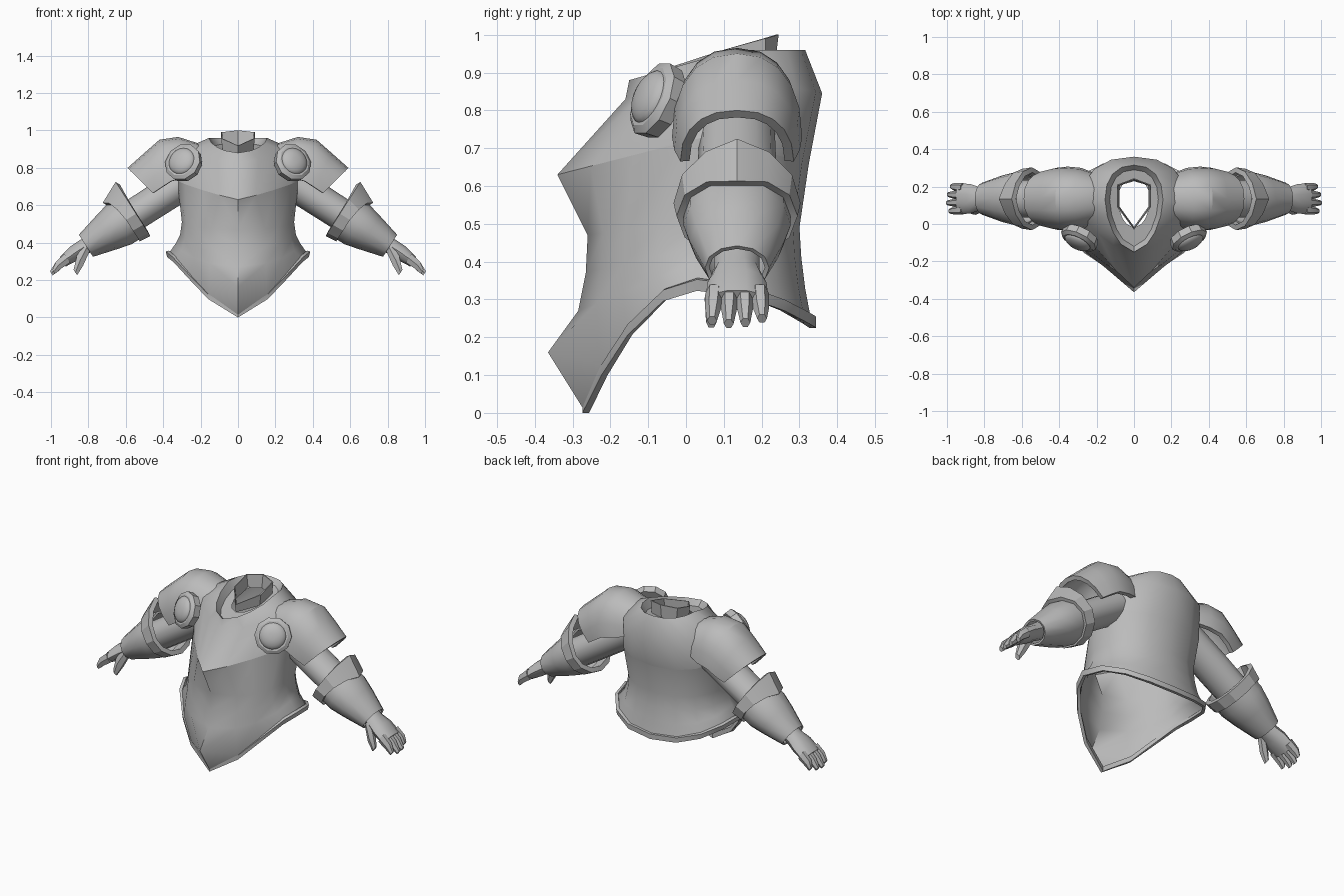
import bpy, bmesh
from math import sin, cos, pi, radians
from mathutils import Vector

cube = bpy.data.objects.get("Cube")
if cube:
    bpy.data.objects.remove(cube)

steel = bpy.data.materials.new("grey_steel")
steel.use_nodes = True
steel.diffuse_color = (0.5, 0.5, 0.5, 1)
steel.node_tree.nodes["Principled BSDF"].inputs["Base Color"].default_value = (0.5, 0.5, 0.5, 1)


def finish(name, bm, thickness=0, offset=-1, angle=32):
    """Turn a half model into a mirrored, shaded object."""
    bmesh.ops.remove_doubles(bm, verts=bm.verts, dist=0.0005)
    bmesh.ops.recalc_face_normals(bm, faces=bm.faces)
    mesh = bpy.data.meshes.new(name)
    bm.to_mesh(mesh)
    bm.free()
    mesh.materials.append(steel)
    obj = bpy.data.objects.new(name, mesh)
    bpy.context.collection.objects.link(obj)
    mirror = obj.modifiers.new("mirror", 'MIRROR')
    mirror.merge_threshold = 0.001
    if thickness:
        solid = obj.modifiers.new("thickness", 'SOLIDIFY')
        solid.thickness = thickness
        solid.offset = offset
    bpy.ops.object.select_all(action='DESELECT')
    obj.select_set(True)
    bpy.context.view_layer.objects.active = obj
    bpy.ops.object.convert(target='MESH')
    bpy.ops.object.shade_smooth_by_angle(angle=radians(angle))


def loft(rows, closed=False, caps=False):
    """Skin a list of point rows with quads."""
    bm = bmesh.new()
    grid = [[bm.verts.new(p) for p in row] for row in rows]
    for low, high in zip(grid, grid[1:]):
        count = len(low)
        for i in range(count if closed else count - 1):
            j = (i + 1) % count
            bm.faces.new((low[i], low[j], high[j], high[i]))
    if caps:
        bm.faces.new(grid[0])
        bm.faces.new(grid[-1])
    return bm


# Torso: each row runs from the front ridge round the left side to the spine
def torso_row(front_y, front_z, power, side_x, side_y, side_z, back_y, back_z, bend=1):
    row = []
    for degrees in (0, 30, 48, 68, 90, 112, 135, 158, 180):
        a = radians(degrees)
        front = degrees <= 90
        e = 2 / (power if front else 2.3)
        f = abs(cos(a)) ** e if degrees != 90 else 0
        end_y, end_z = (front_y, front_z) if front else (back_y, back_z)
        x = side_x * max(sin(a), 0) ** e if degrees % 180 else 0
        row.append(Vector((x, side_y + (end_y - side_y) * f, side_z + (end_z - side_z) * f ** bend)))
    return row


lip = torso_row(-.265, 0, 1.6, .37, .03, .325, .335, .225, 2)
skirt = torso_row(-.28, .03, 1.6, .365, .03, .35, .33, .25, 2)
skirt[0] = Vector((0, -.365, .16))
crest = torso_row(-.34, .63, 1.12, .325, .05, .73, .325, .66)
collar_edge = torso_row(-.15, .88, 1.75, .155, .13, .96, .315, .96)
neck_base = [Vector(p) for p in ((0, -.02, .87), (.082, .09, .89), (.082, .21, .91), (0, .235, .92))]
waist = [
    lip, skirt,
    torso_row(-.285, .27, 1.75, .33, .03, .40, .315, .33),
    torso_row(-.265, .37, 1.9, .31, .03, .44, .305, .41),
    torso_row(-.26, .47, 1.9, .30, .03, .51, .30, .49),
    crest,
]
finish("waist_plate", loft(waist), angle=50)
finish("chest_plate", loft([crest, torso_row(-.16, .83, 1.45, .29, .10, .90, .36, .845), collar_edge]), angle=100)
collar_inner = torso_row(-.12, .85, 1.75, .13, .13, .91, .29, .93)
neck_seat = torso_row(-.02, .87, 1.9, .085, .13, .90, .235, .92)
finish("collar", loft([collar_edge, collar_inner, neck_seat]))
neck_top = [Vector(p) for p in ((0, -.03, .918), (.09, .09, .957), (.09, .21, .99), (0, .245, 1))]
finish("neck_guard", loft([neck_base, neck_top]), 0.006)

# Raised rim along the bottom edge
rim_top = [p + Vector((p.x * .02, 0, .03)) for p in lip]
finish("bottom_rim", loft([lip, rim_top]), 0.018, 0)

# Shoulder plates: arches fanned out along the arm
arches = [
    ((.21, .93), (.22, .76), .14),
    ((.32, .965), (.28, .745), .165),
    ((.42, .95), (.355, .73), .172),
    ((.50, .88), (.41, .695), .166),
    ((.59, .80), (.455, .665), .15),
]
rows = []
for apex, base, half in arches:
    row = []
    for i in range(11):
        a = pi * i / 10
        up = max(sin(a), 0) ** 0.9
        side = abs(cos(a)) ** 0.85 * (1 if i < 5 else -1) if i != 5 else 0
        row.append((base[0] + (apex[0] - base[0]) * up, .135 + half * side,
                    base[1] + (apex[1] - base[1]) * up))
    rows.append(row)
finish("shoulder_plate", loft(rows), 0.025)

# Round bosses on the front of the shoulders
facing = Vector((.42, -.83, .37)).normalized()
turn = facing.to_track_quat('Z', 'Y')
boss_centre = Vector((.295, -.085, .83))


def turned(profile, sides):
    return loft([[boss_centre + turn @ Vector((r * cos(2 * pi * i / sides), r * sin(2 * pi * i / sides), h))
                  for i in range(sides)] for r, h in profile], True, True)


finish("shoulder_boss_ring", turned([(.1, -.035), (.104, .005), (.085, .018), (.07, .018)], 10))
dome = [(.076 * cos(pi * k / 12), .01 + .036 * sin(pi * k / 12)) for k in range(6)]
finish("shoulder_boss_dome", turned(dome, 20), angle=50)

# Arm frame: distance along the arm, sideways and across
along = Vector((.842, 0, -.54)).normalized()
across = Vector((.54, 0, .842)).normalized()
shoulder = Vector((.35, .135, .68))


def arm_point(s, y, n):
    return shoulder + along * s + across * n + Vector((0, y, 0))


def arm_tube(name, sections, sides=12, caps=True, thickness=0):
    rows = []
    for s, y, n, ry, rn in sections:
        angles = [2 * pi * i / sides for i in range(sides)]
        rows.append([arm_point(s, y + ry * cos(a), n + rn * sin(a)) for a in angles])
    finish(name, loft(rows, True, caps), thickness, angle=40)


arm_tube("upper_arm", [(-.12, 0, 0, .10, .09), (.1, 0, 0, .105, .088), (.32, 0, 0, .10, .086)])
arm_tube("forearm_guard", [(.26, 0, 0, .14, .125), (.34, 0, 0, .142, .125), (.42, 0, 0, .125, .105),
                           (.55, 0, 0, .085, .07)], caps=False, thickness=0.012)

# Elbow cuff with a raised point on top
upper, lower = [], []
for i in range(12):
    a = 2 * pi * i / 12
    lift = max(sin(a), 0)
    peak = lift ** 8
    upper.append(arm_point(.232, .168 * cos(a), .142 * sin(a) + .035 * lift + .025 * peak))
    lower.append(arm_point(.295 + .02 * lift + .035 * peak, .16 * cos(a), .135 * sin(a) + .01 * lift))
finish("elbow_cuff", loft([upper, lower], True), 0.028, angle=25)

# Hands
arm_tube("palm", [(.50, 0, 0, .06, .05), (.56, 0, 0, .06, .045), (.62, 0, 0, .078, .044),
                  (.70, 0, -.005, .084, .032)], 10)
for i, name in enumerate(("index", "middle", "ring", "little")):
    y = -.06 + .04 * i
    reach = (.77, .785, .78, .76)[i]
    arm_tube(name + "_finger", [(.67, y, -.002, .024, .032), (.73, y * 1.05, -.008, .022, .027),
                                (reach, y * 1.1, -.024, .013, .015)], 6)
arm_tube("thumb", [(.55, -.04, -.01, .025, .03), (.62, -.062, -.05, .024, .036),
                   (.675, -.068, -.09, .014, .02)], 6)
